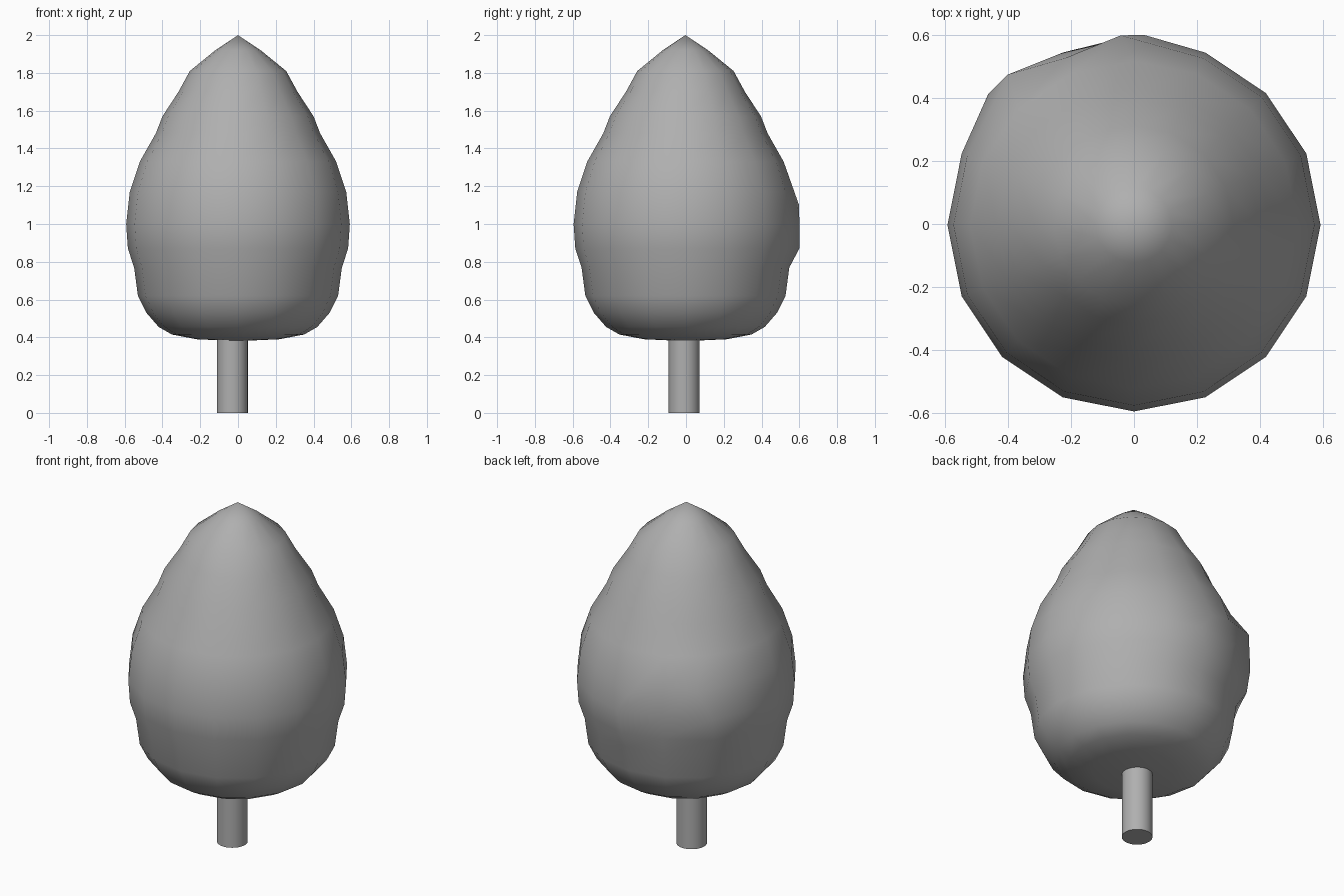
import bpy
import bmesh
from math import cos, sin, radians, tau

cube = bpy.data.objects.get("Cube")
if cube:
    bpy.data.objects.remove(cube, do_unlink=True)

grey = bpy.data.materials.new("mid grey")
grey.use_nodes = True
GREY = (0.43, 0.43, 0.43, 1)
grey.diffuse_color = GREY
grey.node_tree.nodes["Principled BSDF"].inputs["Base Color"].default_value = GREY


def lathe(name, profile, sides, centre, nudges=None, smooth_angle=60):
    """Spin a (radius, height) profile; nudges shift single points (degrees, radius, height)."""
    bm = bmesh.new()
    rings = []
    for i, (r, z) in enumerate(profile):
        if r == 0:
            rings.append([bm.verts.new((*centre, z))] * sides)
            continue
        ring = []
        for k in range(sides):
            turn, grow, lift = (nudges or {}).get((i, k), (0, 0, 0))
            a = tau * k / sides + radians(turn)
            x = centre[0] + (r + grow) * cos(a)
            y = centre[1] + (r + grow) * sin(a)
            ring.append(bm.verts.new((x, y, z + lift)))
        rings.append(ring)
    for low, high in zip(rings, rings[1:]):
        for k in range(sides):
            n = (k + 1) % sides
            corners = list(dict.fromkeys((low[k], low[n], high[n], high[k])))
            bm.faces.new(corners)
    bmesh.ops.recalc_face_normals(bm, faces=bm.faces)
    mesh = bpy.data.meshes.new(name)
    bm.to_mesh(mesh)
    bm.free()
    mesh.materials.append(grey)
    obj = bpy.data.objects.new(name, mesh)
    bpy.context.collection.objects.link(obj)
    bpy.ops.object.select_all(action="DESELECT")
    obj.select_set(True)
    bpy.context.view_layer.objects.active = obj
    bpy.ops.object.shade_smooth_by_angle(angle=radians(smooth_angle))


# Leafy crown: stacked soft bulges with creases between them
crown_profile = [
    (0, .38), (.22, .39), (.35, .415), (.42, .455), (.485, .53), (.53, .62),
    (.55, .77), (.583, .87), (.592, 1.0), (.573, 1.17), (.52, 1.33),
    (.435, 1.48), (.4, 1.57), (.315, 1.7), (.255, 1.81), (.12, 1.92), (0, 2.0),
]
# Small lump pushed out at the back of the crown
lump = {
    (7, 6): (4, .02, 0), (8, 6): (3, .03, 0), (9, 6): (-5, .05, 0),
    (7, 4): (0, .02, 0), (8, 4): (-3, .012, 0), (9, 4): (4, .03, -.07),
}
lathe("tree_crown", crown_profile, 16, (0, -.003), lump)

# Trunk, set slightly off centre
lathe("tree_trunk", [(0, 0), (.082, 0), (.082, .45), (0, .45)], 32, (-.03, -.01))
